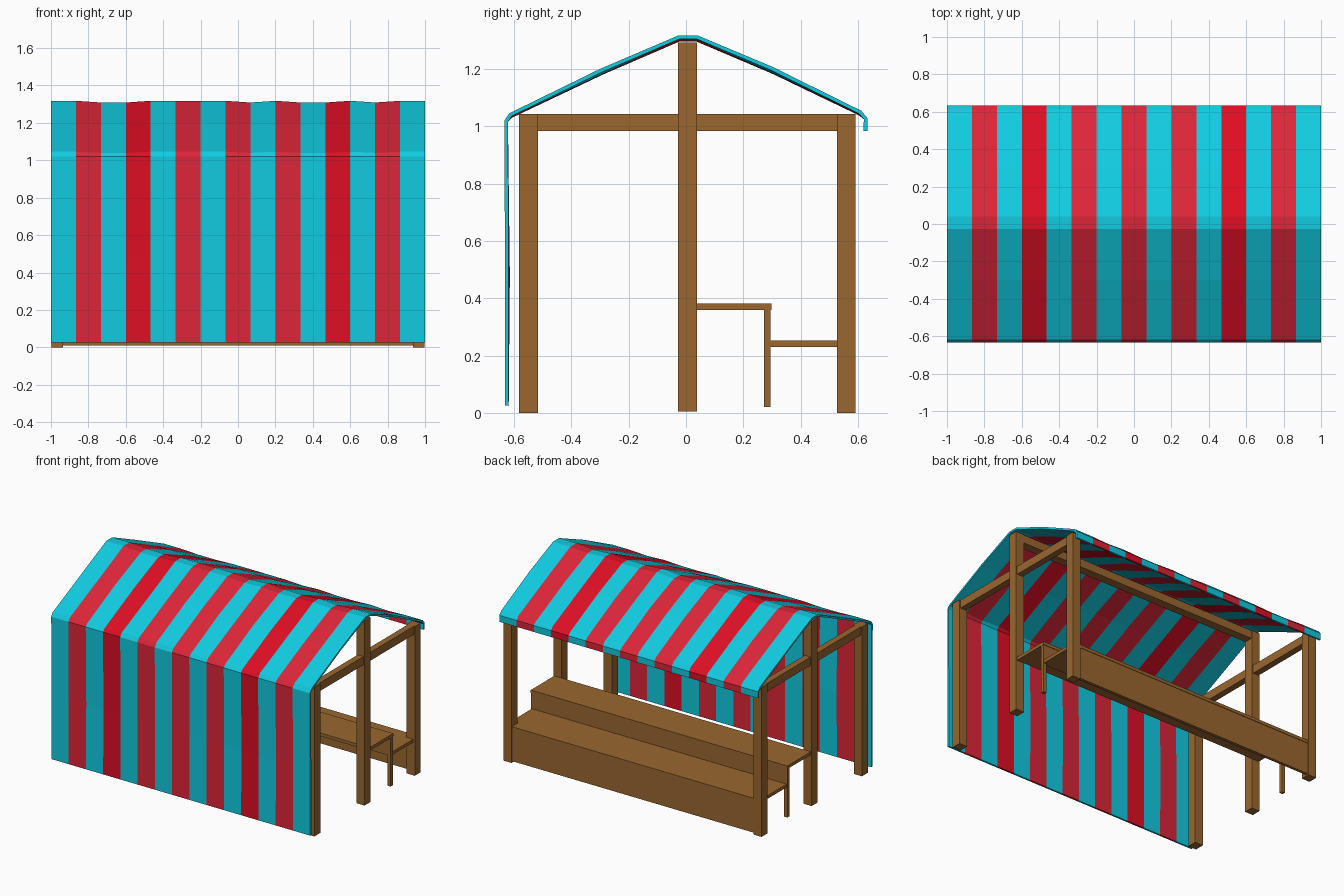
import bpy, bmesh, random

if "Cube" in bpy.data.objects:
    bpy.data.objects.remove(bpy.data.objects["Cube"])
random.seed(4)


def material(name, rgb):
    m = bpy.data.materials.new(name)
    m.diffuse_color = (*rgb, 1)
    m.use_nodes = True
    m.node_tree.nodes["Principled BSDF"].inputs["Base Color"].default_value = m.diffuse_color
    return m


wood = material("brown wood", (0.325, 0.135, 0.029))
cyan = material("cyan cloth", (0.0056, 0.60, 0.75))
red = material("soft red cloth", (0.72, 0.019, 0.04))
deep = material("deep red cloth", (0.73, 0.0044, 0.0176))


def box(name, x, y, z):
    """Wooden box from (min, max) ranges."""
    bm = bmesh.new()
    bmesh.ops.create_cube(bm, size=1)
    for v in bm.verts:
        v.co = [r[0] if c < 0 else r[1] for c, r in zip(v.co, (x, y, z))]
    me = bpy.data.meshes.new(name)
    bm.to_mesh(me)
    bm.free()
    me.materials.append(wood)
    ob = bpy.data.objects.new(name, me)
    bpy.context.collection.objects.link(ob)
    return ob


def ends(s, a, b):
    """Range a..b on the +x or -x side."""
    return (a, b) if s > 0 else (-b, -a)


# End frames: three posts, a tie beam and a thin bench leg on each side
for s, side in ((-1, "left"), (1, "right")):
    box(side + "_front_post", ends(s, 0.935, 0.998), (-0.583, -0.517), (0, 1.043))
    box(side + "_middle_post", ends(s, 0.935, 0.998), (-0.028, 0.038), (0.004, 1.293))
    box(side + "_back_post", ends(s, 0.935, 0.998), (0.527, 0.592), (0, 1.043))
    box(side + "_tie_beam", ends(s, 0.945, 0.99), (-0.58, 0.588), (0.985, 1.043))
    box(side + "_bench_leg", ends(s, 0.965, 0.99), (0.272, 0.295), (0.02, 0.362))

# Ridge beam
box("ridge_beam", (-0.94, 0.94), (-0.025, 0.035), (1.235, 1.292))

# Stepped bench: upper shelf, riser, lower shelf, outer panel
box("upper_shelf", (-0.992, 0.992), (0.038, 0.298), (0.36, 0.382))
box("shelf_riser", (-0.985, 0.985), (0.275, 0.295), (0.232, 0.362))
box("lower_shelf", (-0.985, 0.985), (0.29, 0.53), (0.23, 0.252))
box("lower_shelf_edge", (-0.94, 0.94), (0.525, 0.588), (0.23, 0.252))
box("back_panel", (-0.94, 0.94), (0.565, 0.585), (0.01, 0.232))

# Striped cloth: outer profile (y, z) from front hem over the ridge to back hem
profile = [(-0.632, 0.025), (-0.632, 0.48), (-0.634, 1.02), (-0.617, 1.046),
           (-0.3, 1.19), (-0.026, 1.318), (0.04, 1.318), (0.3, 1.198),
           (0.612, 1.055), (0.633, 1.03), (0.633, 0.985)]
dips = [0, 0, 1, 1, 0, 0, 0, 0, 1, 0, 1, 1, 0, 1, 0, 0]
N = 15
bm = bmesh.new()
grid = []
for k in range(N + 1):
    swell = random.uniform(0, 0.012)
    column = []
    for j, (y, z) in enumerate(profile):
        if j in (5, 6):
            z -= 0.009 * dips[k]
        elif j in (4, 7):
            z += swell
        elif j in (3, 8):
            z -= 0.006 * dips[k]
        elif j == 1:
            y += 0.004 * dips[k]
        column.append(bm.verts.new((-1 + 2 * k / N, y, z)))
    grid.append(column)
for k in range(N):
    for j in range(len(profile) - 1):
        f = bm.faces.new((grid[k][j], grid[k + 1][j],
                          grid[k + 1][j + 1], grid[k][j + 1]))
        f.material_index = 0 if k % 2 == 0 else (2 if k in (3, 11) else 1)
me = bpy.data.meshes.new("striped_cloth")
bm.to_mesh(me)
bm.free()
for m in (cyan, red, deep):
    me.materials.append(m)
cloth = bpy.data.objects.new("striped_cloth", me)
bpy.context.collection.objects.link(cloth)
solid = cloth.modifiers.new("thickness", 'SOLIDIFY')
solid.thickness = 0.013
solid.offset = -1
